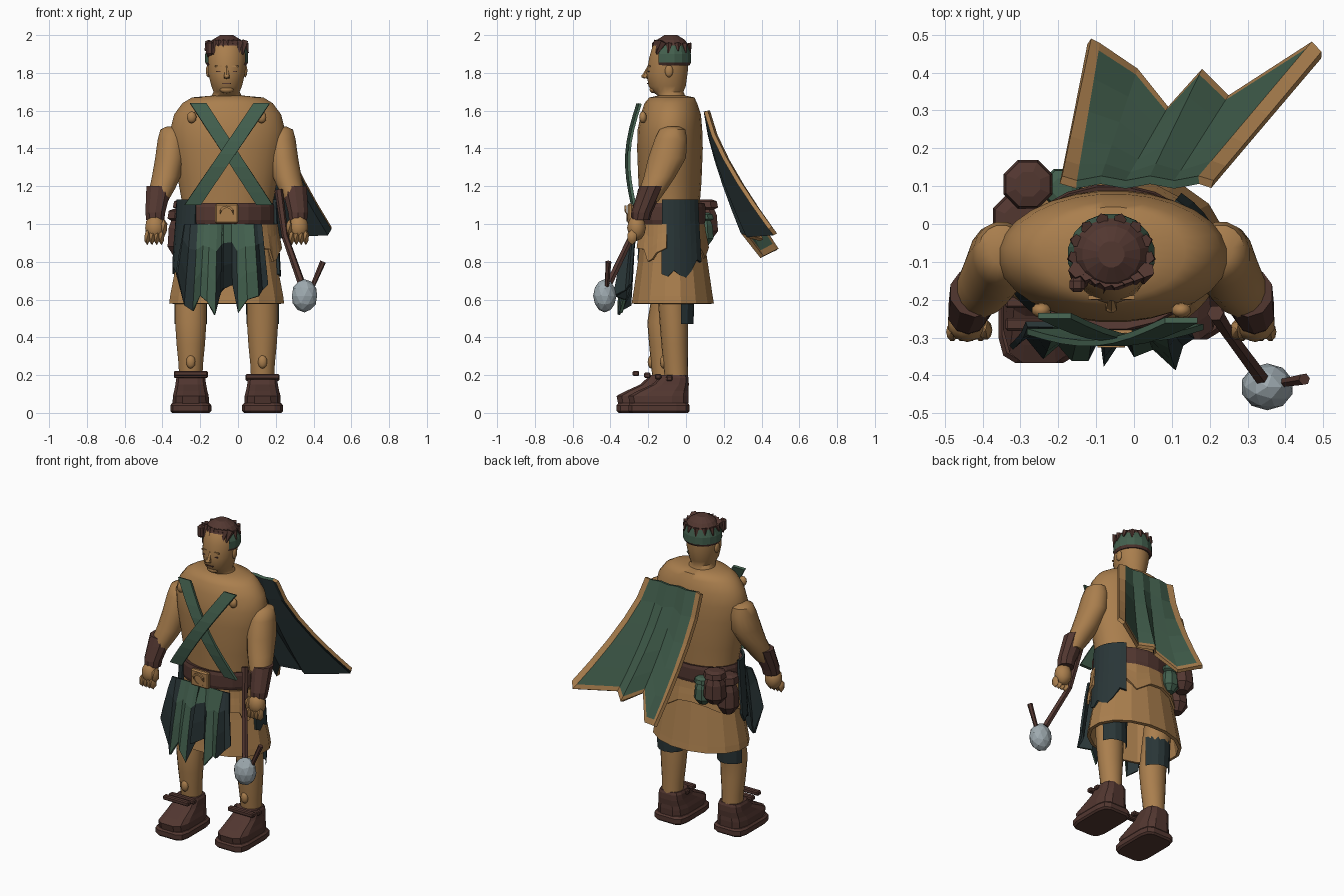
import bpy, bmesh, math, random
from mathutils import Vector

if "Cube" in bpy.data.objects:
    bpy.data.objects.remove(bpy.data.objects["Cube"])
random.seed(4)
MID = -0.06          # body centre line in x


def material(name, rgb):
    m = bpy.data.materials.new(name)
    m.use_nodes = True
    m.diffuse_color = (*rgb, 1)
    m.node_tree.nodes["Principled BSDF"].inputs["Base Color"].default_value = (*rgb, 1)
    return m


TAN = material("tan", (0.40, 0.21, 0.075))
GREEN = material("cloth green", (0.055, 0.115, 0.075))
DARK = material("dark slate", (0.022, 0.036, 0.038))
BROWN = material("leather brown", (0.085, 0.038, 0.030))
GREY = material("stone grey", (0.34, 0.40, 0.43))


def finish(name, bm, mats, smooth=False):
    me = bpy.data.meshes.new(name)
    bm.to_mesh(me)
    bm.free()
    ob = bpy.data.objects.new(name, me)
    bpy.context.collection.objects.link(ob)
    for m in mats if isinstance(mats, list) else [mats]:
        me.materials.append(m)
    if smooth:
        bpy.ops.object.select_all(action="DESELECT")
        ob.select_set(True)
        bpy.context.view_layer.objects.active = ob
        bpy.ops.object.shade_smooth_by_angle(angle=math.radians(50))
    return ob


def solid(ob, thick, offset=-1, mat_offset=0):
    mod = ob.modifiers.new("thickness", "SOLIDIFY")
    mod.thickness, mod.offset, mod.material_offset = thick, offset, mat_offset


def loft(name, rings, mats, n=20, smooth=True, power=1.0, caps=True, rule=None, cut=None):
    """Skin stacked ellipses given as (x, y, z, rx, ry)."""
    bm = bmesh.new()
    loops = []
    bend = lambda v: math.copysign(abs(v) ** power, v)
    for x, y, z, rx, ry in rings:
        loops.append([bm.verts.new((x + rx * bend(math.cos(a)), y + ry * bend(math.sin(a)), z))
                      for a in (2 * math.pi * (i + 0.5) / n for i in range(n))])
    for lo, hi in zip(loops, loops[1:]):
        for i in range(n):
            k = (i + 1) % n
            bm.faces.new((lo[i], lo[k], hi[k], hi[i]))
    if caps:
        bm.faces.new(loops[0])
        bm.faces.new(loops[-1])
    if cut:
        bmesh.ops.delete(bm, geom=[f for f in bm.faces if cut(f.calc_center_median())], context="FACES")
    bmesh.ops.recalc_face_normals(bm, faces=bm.faces)
    if rule:
        for f in bm.faces:
            f.material_index = rule(f.calc_center_median())
    return finish(name, bm, mats, smooth)


def sheet(name, cols, mats, thick, rule=None, mat_offset=0):
    """Cloth made from columns of points, all of equal length."""
    bm = bmesh.new()
    v = [[bm.verts.new(p) for p in c] for c in cols]
    for i in range(len(v) - 1):
        for j in range(len(v[0]) - 1):
            f = bm.faces.new((v[i][j], v[i][j + 1], v[i + 1][j + 1], v[i + 1][j]))
            f.material_index = rule(i, j) if rule else 0
    ob = finish(name, bm, mats)
    solid(ob, thick, -1, mat_offset)


def blob(name, at, size, mat, detail=2, smooth=True):
    bm = bmesh.new()
    bmesh.ops.create_icosphere(bm, subdivisions=detail, radius=1)
    for v in bm.verts:
        v.co = Vector(at) + Vector([c * s for c, s in zip(v.co, size)])
    finish(name, bm, mat, smooth)


def box(name, at, size, mat, bevel=0.0):
    bm = bmesh.new()
    bmesh.ops.create_cube(bm, size=1)
    for v in bm.verts:
        v.co = Vector(at) + Vector([c * s for c, s in zip(v.co, size)])
    if bevel:
        bmesh.ops.bevel(bm, geom=bm.edges[:], offset=bevel, segments=1, affect="EDGES")
    finish(name, bm, mat)


def rod(name, a, b, r1, r2, mat, n=6):
    a, b = Vector(a), Vector(b)
    bm = bmesh.new()
    bmesh.ops.create_cone(bm, cap_ends=True, segments=n, radius1=r1, radius2=r2, depth=(b - a).length)
    q = (b - a).to_track_quat("Z", "Y")
    for v in bm.verts:
        v.co = q @ v.co + (a + b) / 2
    finish(name, bm, mat)


def stack(x, rows):
    """Rows of (z, y, rx, ry) at one x."""
    return [(x, y, z, rx, ry) for z, y, rx, ry in rows]


# torso and head
loft("torso", stack(MID + 0.005, [(1.0, -.085, .235, .155), (1.1, -.085, .24, .158), (1.22, -.085, .262, .168),
     (1.4, -.085, .295, .175), (1.5, -.085, .305, .172), (1.58, -.08, .285, .16), (1.64, -.08, .24, .14),
     (1.67, -.075, .19, .12), (1.68, -.075, .08, .07)]), TAN, 28)
loft("head", stack(MID, [(1.62, -.08, .1, .09), (1.68, -.078, .08, .074), (1.7, -.095, .07, .082),
     (1.73, -.1, .082, .1), (1.8, -.1, .099, .11), (1.88, -.09, .103, .106), (1.94, -.085, .093, .094),
     (1.98, -.085, .06, .06)]), TAN, 20)
rod("nose", (MID, -.195, 1.835), (MID, -.22, 1.775), .008, .017, TAN)
blob("nose_tip", (MID, -.22, 1.782), (.017, .018, .013), TAN, 1)
box("mouth", (MID, -.202, 1.745), (.045, .008, .005), BROWN)
blob("chin", (MID, -.172, 1.712), (.038, .022, .02), TAN)
for s, side in ((-1, "right"), (1, "left")):
    blob(side + "_ear", (MID + s * .098, -.09, 1.81), (.012, .022, .034), TAN)
    box(side + "_eye", (MID + s * .04, -.197, 1.808), (.026, .008, .006), BROWN)
    box(side + "_brow", (MID + s * .042, -.194, 1.836), (.04, .01, .008), TAN)

# hair cap with a cloth band that is open over the face
loft("hair", stack(MID, [(1.84, -.085, .106, .106), (1.855, -.083, .116, .112), (1.9, -.083, .116, .111),
     (1.945, -.08, .1, .096), (1.975, -.08, .077, .075), (2.0, -.08, .035, .035)]), [BROWN, GREEN], 16, False,
     rule=lambda c: int(1.855 < c.z < 1.94), cut=lambda c: c.z < 1.94 and c.y < -.13)
for i in range(8):
    x = MID - .09 + i * .026
    y = -.172 + abs(i - 3.5) * .009
    rod("fringe_lock", (x, y + .02, 1.965), (x - .008, y - .015, 1.885 + .014 * (i % 2)), .024, .005, BROWN, 5)
for i in range(8):
    a = math.radians(-5 + 190 * i / 7)
    dx, dy = math.cos(a), math.sin(a)
    rod("hair_lock", (MID + .098 * dx, -.08 + .094 * dy, 1.955),
        (MID + .114 * dx, -.083 + .11 * dy, 1.905 + .012 * (i % 2)), .018, .004, BROWN, 5)
box("hair_knot", (MID - .09, -.16, 1.93), (.04, .04, .075), BROWN, .01)

# arms, cuffs and hands
for s, side in ((-1, "right"), (1, "left")):
    at = lambda off: MID + s * off
    loft(side + "_upper_arm", [(at(.29), -.07, 1.515, .03, .035), (at(.29), -.072, 1.5, .062, .07),
         (at(.29), -.08, 1.45, .076, .087), (at(.3), -.1, 1.35, .08, .102), (at(.32), -.14, 1.25, .077, .085),
         (at(.34), -.17, 1.19, .07, .075), (at(.36), -.2, 1.12, .05, .055)], TAN, 16)
    loft(side + "_cuff", [(at(.378), -.242, 1.02, .05, .05), (at(.378), -.235, 1.06, .055, .055),
         (at(.365), -.2, 1.15, .065, .062), (at(.36), -.18, 1.2, .068, .066)], BROWN, 10, False)
    blob(side + "_hand", (at(.38), -.262, .98), (.054, .05, .07), TAN)
    for k in range(4):
        blob(side + "_finger", (at(.345 + k * .025), -.285, .93), (.018, .028, .042), TAN, 1)
    blob(side + "_thumb", (at(.332), -.28, .98), (.02, .03, .048), TAN, 1)
    blob(side + "_chest_stud", (at(.185), -.228, 1.565), (.026, .02, .032), TAN)

    # legs and boots, right foot a step ahead
    y, foot = (-.125, -.205) if s < 0 else (-.06, -.143)
    x = at(.19)
    loft(side + "_leg", stack(x, [(.18, y + .01, .062, .062), (.26, y + .005, .066, .066), (.36, y, .076, .07),
         (.48, y - .005, .084, .075), (.75, -.08, .085, .08)]), TAN, 18)
    blob(side + "_shin_stud", (x, y - .06, .27), (.025, .018, .036), TAN)
    loft(side + "_thigh_wrap", stack(x, [(.47, y + .015, .088, .085), (.66, y + .015, .09, .09)]), DARK, 14, False,
         caps=False, cut=lambda c: c.y < y + .03)
    loft(side + "_sole", stack(x, [(0, foot, .1, .155), (.01, foot, .11, .165), (.04, foot, .11, .165),
         (.052, foot, .1, .155)]), BROWN, 12, False, .42)
    loft(side + "_boot", stack(x, [(.05, foot, .098, .158), (.09, foot - .003, .097, .163),
         (.115, foot + .02, .09, .138), (.15, foot + .06, .083, .1), (.185, foot + .078, .078, .08),
         (.2, foot + .08, .07, .072)]), BROWN, 12, False, .6)
    for k in range(2):
        box(side + "_lace", (x, foot - .06 + .055 * (s + 1) / 2 + k * .06, .208 - k * .009 - .008 * (s + 1)),
            (.18, .034, .028), BROWN, .006)

# skirt and belt
skirt = loft("skirt", stack(MID, [(.58, -.07, .31, .222), (.62, -.07, .305, .215), (.8, -.07, .27, .188),
             (.9, -.073, .252, .176), (1.02, -.08, .24, .165)]), TAN, 16, False, caps=False)
solid(skirt, .02)
solid(loft("belt", stack(MID, [(1.0, -.09, .25, .19), (1.02, -.09, .256, .196), (1.09, -.09, .256, .196),
      (1.11, -.09, .25, .19)]), BROWN, 20, False, caps=False), .03)
box("buckle_plate", (MID, -.295, 1.055), (.125, .03, .105), TAN, .008)
bm = bmesh.new()
bmesh.ops.create_circle(bm, segments=12, radius=.036, cap_ends=True)
for v in bm.verts:
    v.co = (v.co.x + MID, -.314, v.co.y + 1.055)
bmesh.ops.inset_region(bm, faces=bm.faces[:], thickness=.012, use_boundary=True)
bmesh.ops.delete(bm, geom=[f for f in bm.faces if len(f.verts) > 4], context="FACES")
solid(finish("buckle_ring", bm, TAN), .012, 0)

# ragged cloth around the hips: angles, top, lower edge, spread
for name, a0, a1, top, bottom, grow, m in (("left_hip_cloth", -12, 50, 1.13, .74, 0, DARK),
                                           ("right_hip_cloth", 178, 232, 1.13, .74, 0, DARK),
                                           ("left_hip_flap", -52, -5, 1.0, .81, .006, TAN),
                                           ("back_hip_flap", 45, 178, 1.0, .84, -.01, TAN)):
    cols = []
    for i in range(8):
        a = math.radians(a0 + (a1 - a0) * i / 7)
        low = bottom + random.uniform(-.03, .08)
        cols.append([(MID + (r + grow) * math.cos(a), -.085 + (r + grow - .07) * math.sin(a), top + (low - top) * t)
                     for r, t in ((.266, 0), (.272, .35), (.28, .65), (.288, 1))])
    sheet(name, cols, m, .015)

# pleated front cloth: x, fold depth, lower edge
folds = [(-.32, .03, .74), (-.285, .0, .57), (-.24, .055, .54), (-.2, .02, .62), (-.165, .06, .59), (-.12, .06, .52),
         (-.09, .0, .64), (-.08, .075, .66), (-.03, .0, .68), (.0, .05, .53), (.05, .03, .6), (.11, .085, .62),
         (.13, .02, .65), (.16, .0, .68)]
cols = []
for x, d, low in folds:
    top = MID + (x - MID) * .85
    cols.append([(top + (x - top) * t, -.272 - (.03 + d) * t ** .6, 1.0 + (low - 1.0) * t) for t in (0, .3, .65, 1)])
sheet("front_cloth", cols, [GREEN, DARK], .015,
      lambda i, j: int(i in (0, 1, 11, 12) or i in (5, 6, 7, 8) and j > 0), 1)

# crossed chest straps
for name, x0, x1, lift in (("strap_a", -.21, .14, 0), ("strap_b", .125, -.24, .012)):
    edges = []
    for w in (-.043, .043):
        edges.append([(x0 + (x1 - x0) * t + w, -.25 - .03 * t - lift - .045 * math.sin(math.pi * t), 1.64 - .54 * t)
                      for t in (k / 8 for k in range(9))])
    sheet(name, edges, GREEN, .016)

# flying cape: lower edge from its left to its right
hem = [(.495, .455, .985), (.47, .482, .95), (.25, .34, .94), (.18, .41, .92), (.09, .31, .96), (.01, .41, .83),
       (-.09, .478, .865), (-.113, .49, .87)]
cols = []
for i, p in enumerate(hem):
    f = min(max((i - .7) / 5.6, 0), 1) * .36 + (.02 if 0 < i < 7 else .04 * (i == 7))
    top = Vector((.21 - f, .115 + .012 * (i % 2), 1.6))
    col = []
    for t in (0, .2, .4, .6, .8, .96, 1):
        e = t ** 1.35
        col.append((top.x + (p[0] - top.x) * e, top.y + (p[1] - top.y) * e, top.z + (p[2] - top.z) * t))
    cols.append(col)
sheet("cape", cols, [GREEN, TAN, DARK, DARK], .022, lambda i, j: int(i in (0, len(hem) - 2) or j == 5), 2)

# belt pouches
for name, x, y, z0, z1, r, m in (("back_pouch", -.28, .105, .92, 1.13, .07, BROWN),
                                 ("side_pouch", -.31, .015, .83, 1.08, .068, BROWN),
                                 ("green_pouch", -.19, .095, .89, 1.06, .055, GREEN)):
    h = z1 - z0
    loft(name, stack(x, [(z0, y, r * .5, r * .5), (z0 + h * .2, y, r, r), (z0 + h * .6, y, r * .9, r * .9),
         (z0 + h * .75, y, r * .7, r * .7), (z0 + h * .8, y, r, r), (z1 - .01, y, r * .9, r * .9),
         (z1, y, r * .5, r * .5)]), m, 8, False)

# stone club
grip = [(.215, -.235, 1.18), (.25, -.29, .93), (.335, -.405, .69)]
rod("club_handle_top", grip[0], grip[1], .022, .018, BROWN)
rod("club_handle_bottom", grip[1], grip[2], .018, .02, BROWN)
blob("club_stone", (.352, -.43, .62), (.07, .062, .088), GREY, 2, False)
rod("club_spike", (.39, -.42, .66), (.45, -.41, .8), .012, .016, BROWN)
